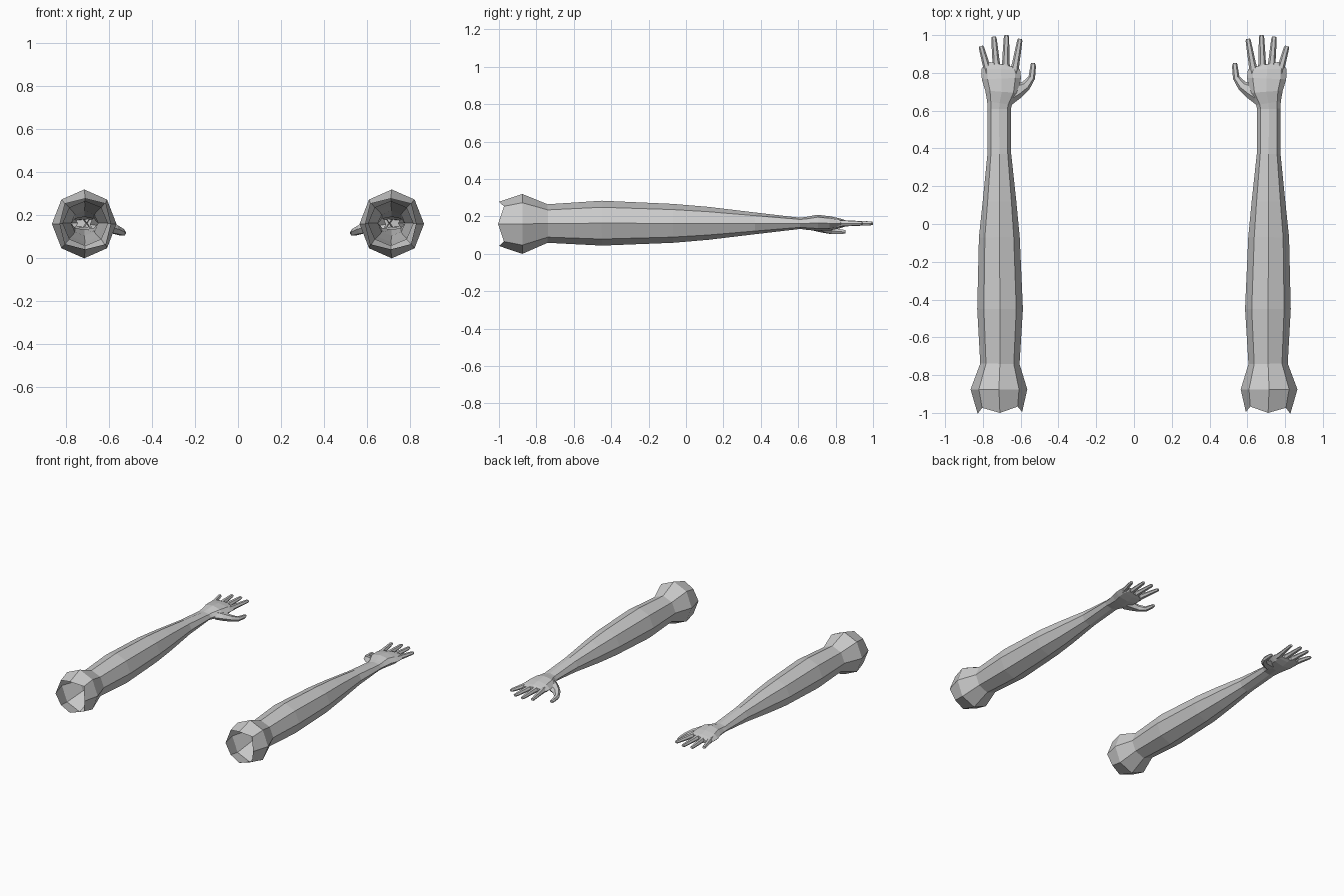
import bpy, bmesh, math
from mathutils import Vector

CX, CZ = 0.71, 0.16


def loft(name, sections, n, cap=True, zigzag=0.0):
    """Skin rings (x, y, z, half width, half height) along a path; mirrored over x."""
    bm = bmesh.new()
    pts = [Vector(s[:3]) for s in sections]
    rings = []
    for i, s in enumerate(sections):
        d = (pts[min(i + 1, len(pts) - 1)] - pts[max(i - 1, 0)])
        d.z = 0
        d.normalize()
        side = d.cross(Vector((0, 0, 1)))
        ring = []
        for k in range(n):
            a = 2 * math.pi * k / n
            p = pts[i] + side * math.cos(a) * s[3] + Vector((0, 0, math.sin(a) * s[4]))
            if i == 0 and zigzag and k % 2:      # notched open rim
                p.y += zigzag
                p = Vector((CX + (p.x - CX) * 1.13, p.y, CZ + (p.z - CZ) * 1.13))
            ring.append(bm.verts.new(p))
        rings.append(ring)
    for r0, r1 in zip(rings, rings[1:]):
        for k in range(n):
            j = (k + 1) % n
            bm.faces.new((r0[k], r0[j], r1[j], r1[k]))
    if cap:
        bm.faces.new(rings[-1])
    bmesh.ops.recalc_face_normals(bm, faces=bm.faces)
    me = bpy.data.meshes.new(name)
    bm.to_mesh(me)
    bm.free()
    ob = bpy.data.objects.new(name, me)
    bpy.context.collection.objects.link(ob)
    ob.modifiers.new("mirror", 'MIRROR').use_mirror_merge = False
    return ob


# Open shoulder ball, forearm and palm as one eight-sided shell
arm = [
    (-1.00, 0.71, 0.160, 0.118, 0.118),
    (-0.875, 0.715, 0.160, 0.150, 0.160),
    (-0.74, 0.71, 0.162, 0.104, 0.103),
    (-0.45, 0.709, 0.164, 0.121, 0.120),
    (-0.07, 0.713, 0.163, 0.108, 0.104),
    (0.12, 0.712, 0.163, 0.089, 0.088),
    (0.37, 0.713, 0.163, 0.063, 0.058),
    (0.61, 0.714, 0.163, 0.062, 0.030),
    (0.64, 0.712, 0.163, 0.066, 0.034),
    (0.70, 0.700, 0.166, 0.088, 0.043),
    (0.77, 0.702, 0.163, 0.104, 0.038),
    (0.82, 0.705, 0.163, 0.102, 0.027),
    (0.845, 0.700, 0.163, 0.078, 0.019),
]
loft("arm", [(x, y, z, w, h) for y, x, z, w, h in arm], 8, zigzag=0.03)

# Four fingers: base and tip positions
fingers = {
    "index_finger": ((0.635, 0.80), (0.603, 0.98)),
    "middle_finger": ((0.680, 0.81), (0.675, 1.00)),
    "ring_finger": ((0.726, 0.81), (0.742, 0.992)),
    "little_finger": ((0.768, 0.79), (0.810, 0.942)),
}
for name, (b, t) in fingers.items():
    secs = []
    for f, w, h in ((0, 0.025, 0.022), (0.3, 0.019, 0.018), (0.62, 0.017, 0.015),
                    (0.94, 0.014, 0.012), (1, 0.011, 0.009)):
        secs.append((b[0] + (t[0] - b[0]) * f, b[1] + (t[1] - b[1]) * f,
                     0.163, w, h))
    loft(name, secs, 6)

# Thumb curving out from the palm's inner side
loft("thumb", [
    (0.665, 0.685, 0.158, 0.055, 0.032),
    (0.615, 0.708, 0.148, 0.042, 0.030),
    (0.572, 0.733, 0.135, 0.027, 0.024),
    (0.541, 0.775, 0.122, 0.018, 0.018),
    (0.534, 0.835, 0.118, 0.015, 0.014),
    (0.535, 0.852, 0.118, 0.011, 0.010),
], 6)
